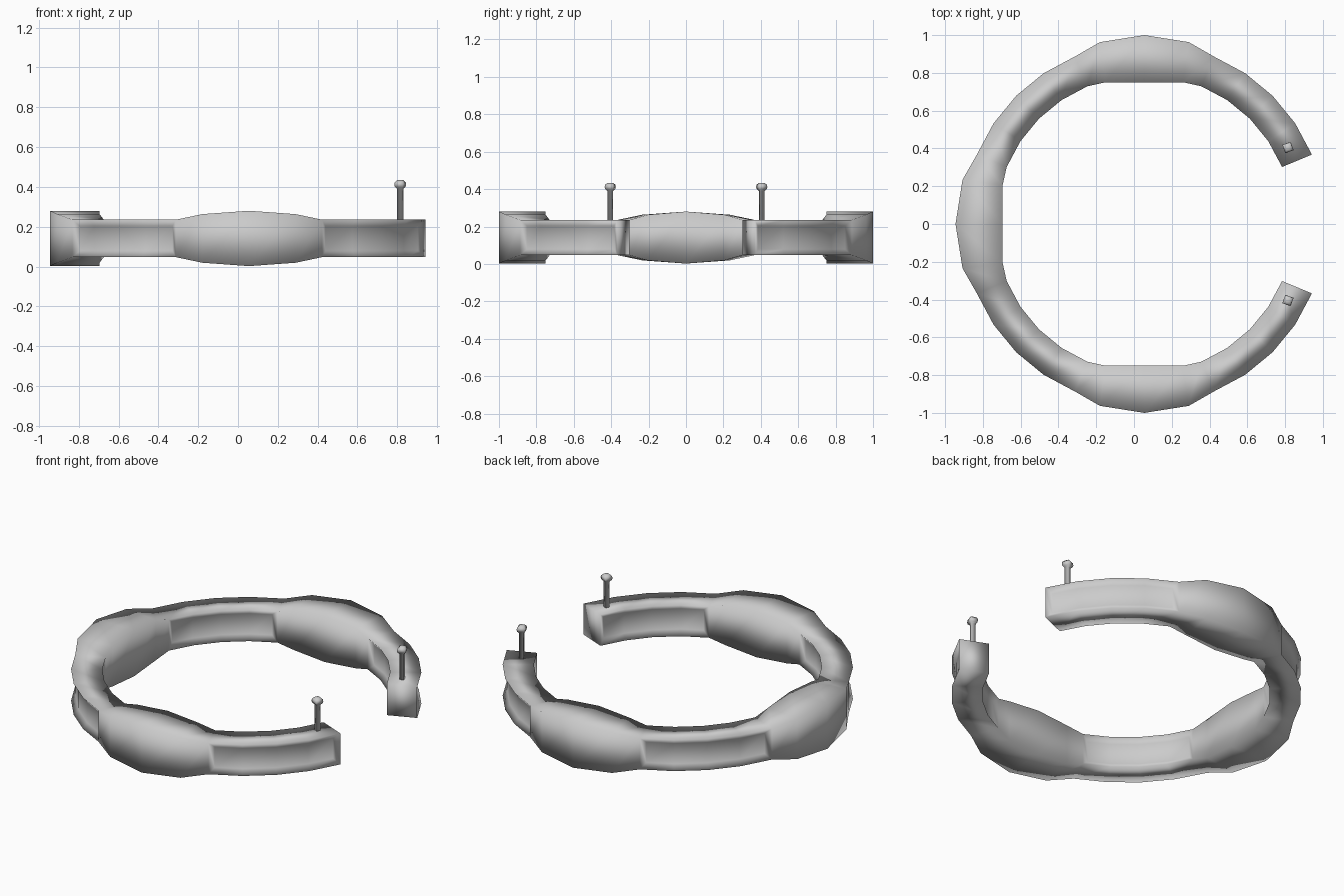
import bpy, bmesh
from math import sin, cos, radians
from mathutils import Matrix, Vector

cube = bpy.data.objects.get("Cube")
if cube:
    bpy.data.objects.remove(cube)

CENTRE_X = 0.055
MID_Z = 0.141
STEP = 11.25

grey = bpy.data.materials.new("light_grey")
grey.use_nodes = True
colour = (0.6, 0.6, 0.6, 1)
grey.diffuse_color = colour
grey.node_tree.nodes["Principled BSDF"].inputs["Base Color"].default_value = colour


def finish(bm, name):
    bmesh.ops.recalc_face_normals(bm, faces=bm.faces)
    for f in bm.faces:
        f.smooth = True
    mesh = bpy.data.meshes.new(name)
    bm.to_mesh(mesh)
    bm.free()
    mesh.materials.append(grey)
    ob = bpy.data.objects.new(name, mesh)
    bpy.context.collection.objects.link(ob)
    return ob


def polar(r, degrees, z):
    a = radians(degrees)
    return Vector((CENTRE_X + r * cos(a), r * sin(a), z))


def section(k):
    """Rectangular cross-section; every eighth station is the crest of a swelling."""
    offset = (k - 2) % 8 - 4
    angle = 22.5 + k * STEP
    outer_a = inner_a = angle
    if offset == 0:
        outer, inner, half = 1.0, 0.75, 0.139
    elif abs(offset) == 1:
        outer, inner, half = 0.991, 0.778, 0.122
        outer_a = angle + offset * 2.45
        inner_a = angle + offset * 4.05
    else:
        outer, inner, half = 0.96, 0.789, 0.094
    return [polar(outer, outer_a, MID_Z - half), polar(outer, outer_a, MID_Z + half),
            polar(inner, inner_a, MID_Z + half), polar(inner, inner_a, MID_Z - half)]


# Open band with three swellings
bm = bmesh.new()
rings = [[bm.verts.new(p) for p in section(k)] for k in range(29)]
outer_panels, inner_panels = [], []
for k in range(28):
    a, b = rings[k], rings[k + 1]
    for i in range(4):
        j = (i + 1) % 4
        face = bm.faces.new((a[i], a[j], b[j], b[i]))
        if k % 8 < 4 and i == 0:
            outer_panels.append(face)
        elif k % 8 < 4 and i == 2:
            inner_panels.append(face)
bm.faces.new(rings[0])
bm.faces.new(rings[-1])
bmesh.ops.recalc_face_normals(bm, faces=bm.faces)

# Sunken panels between the swellings, outside and inside
for panels in (outer_panels, inner_panels):
    bmesh.ops.inset_region(bm, faces=panels, thickness=0.032, depth=-0.025,
                           use_even_offset=True, use_boundary=True)
finish(bm, "band")


# Four-sided pins with a knob, one near each open end
def pin(name, side):
    profile = [(0.017, 0.22), (0.017, 0.39), (0.03, 0.4), (0.033, 0.412),
               (0.03, 0.424), (0.016, 0.434)]
    bm = bmesh.new()
    loops = [[bm.verts.new((r * cos(radians(45 + 90 * i)), r * sin(radians(45 + 90 * i)), z))
              for i in range(4)] for r, z in profile]
    for a, b in zip(loops, loops[1:]):
        for i in range(4):
            j = (i + 1) % 4
            bm.faces.new((a[i], a[j], b[j], b[i]))
    bm.faces.new(loops[0])
    bm.faces.new(loops[-1])
    place = Matrix.Translation((0.815, 0.405 * side, 0)) @ Matrix.Rotation(radians(20 * side), 4, 'Z')
    bmesh.ops.transform(bm, matrix=place, verts=bm.verts)
    finish(bm, name)


pin("left_pin", 1)
pin("right_pin", -1)
